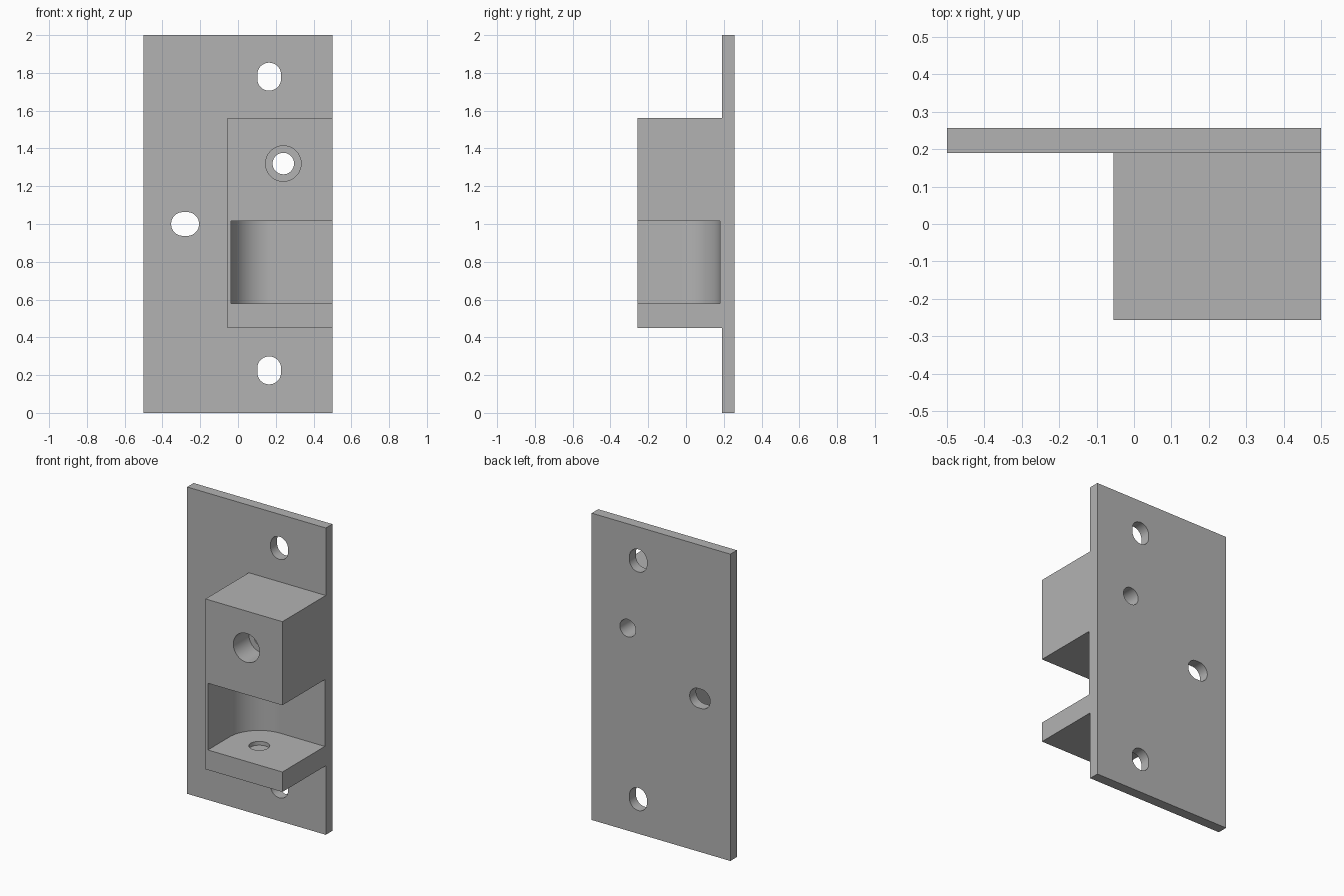
import bpy, bmesh, math
from mathutils import Vector

old = bpy.data.objects.get("Cube")
if old:
    bpy.data.objects.remove(old, do_unlink=True)

grey = bpy.data.materials.new("plain grey")
grey.use_nodes = True
colour = (0.45, 0.45, 0.45, 1)
grey.diffuse_color = colour
grey.node_tree.nodes["Principled BSDF"].inputs["Base Color"].default_value = colour


def prism(name, points, direction):
    """Extrude a closed outline of 3D points along a direction."""
    bm = bmesh.new()
    face = bm.faces.new([bm.verts.new(p) for p in points])
    ext = bmesh.ops.extrude_face_region(bm, geom=[face])
    verts = [v for v in ext["geom"] if isinstance(v, bmesh.types.BMVert)]
    bmesh.ops.translate(bm, verts=verts, vec=Vector(direction))
    bmesh.ops.recalc_face_normals(bm, faces=bm.faces)
    mesh = bpy.data.meshes.new(name)
    bm.to_mesh(mesh)
    bm.free()
    mesh.materials.append(grey)
    obj = bpy.data.objects.new(name, mesh)
    bpy.context.collection.objects.link(obj)
    return obj


def box(name, x0, x1, y0, y1, z0, z1):
    outline = [(x0, y0, z0), (x1, y0, z0), (x1, y1, z0), (x0, y1, z0)]
    return prism(name, outline, (0, 0, z1 - z0))


def oval(cx, cy, r, sx=0, sy=0, n=48):
    """Circle whose halves are pulled apart by sx or sy to form a slot."""
    pts = []
    for i in range(n):
        a = math.tau * (i + 0.5) / n
        c, s = math.cos(a), math.sin(a)
        pts.append((cx + r * c + math.copysign(sx, c), cy + r * s + math.copysign(sy, s)))
    return pts


def combine(target, other, operation):
    mod = target.modifiers.new("shape", "BOOLEAN")
    mod.operation, mod.solver, mod.object = operation, "EXACT", other
    bpy.context.view_layer.update()
    bpy.context.view_layer.objects.active = target
    bpy.ops.object.modifier_apply(modifier=mod.name)
    bpy.data.objects.remove(other, do_unlink=True)


def bore(target, x, z, r, y0, y1, sx=0, sz=0):
    pts = [(px, y0, pz) for px, pz in oval(x, z, r, sx, sz)]
    combine(target, prism("bore_cutter", pts, (0, y1 - y0, 0)), "DIFFERENCE")


FRONT, SEAM, BACK = -0.257, 0.19, 0.257

# Mounting plate with the housing block on its front
bracket = box("strike_bracket", -0.5, 0.5, SEAM, BACK, 0, 2)
combine(bracket, box("housing", -0.055, 0.5, FRONT, SEAM + 0.03, 0.45, 1.56), "UNION")

# Pocket open to the front and left, with one rounded inner corner
px, py, pr = 0.178, -0.035, 0.215
outline = [(0.7, -0.5), (0.7, py + pr)]
for i in range(25):
    a = math.pi / 2 * (1 + i / 24)
    outline.append((px + pr * math.cos(a), py + pr * math.sin(a)))
outline.append((px - pr, -0.5))
pocket = prism("pocket_cutter", [(x, y, 0.58) for x, y in outline], (0, 0, 0.435))
combine(bracket, pocket, "DIFFERENCE")

# Shallow round recess in the pocket floor
recess = prism("recess_cutter", [(x, y, 0.555) for x, y in oval(px, py, 0.062)], (0, 0, 0.1))
combine(bracket, recess, "DIFFERENCE")

# Slotted mounting holes
for z in (0.225, 1.78):
    bore(bracket, 0.165, z, 0.063, 0, 0.5, sz=0.011)
bore(bracket, -0.28, 1.0, 0.063, 0, 0.5, sx=0.011)

# Counterbored screw hole through the housing
bore(bracket, 0.24, 1.32, 0.057, -0.5, 0.5)
bore(bracket, 0.24, 1.32, 0.094, -0.5, FRONT + 0.16)

# Smooth curved walls, sharp edges
bpy.ops.object.select_all(action="DESELECT")
bracket.select_set(True)
bpy.context.view_layer.objects.active = bracket
bpy.ops.object.shade_smooth_by_angle(angle=math.radians(30))
